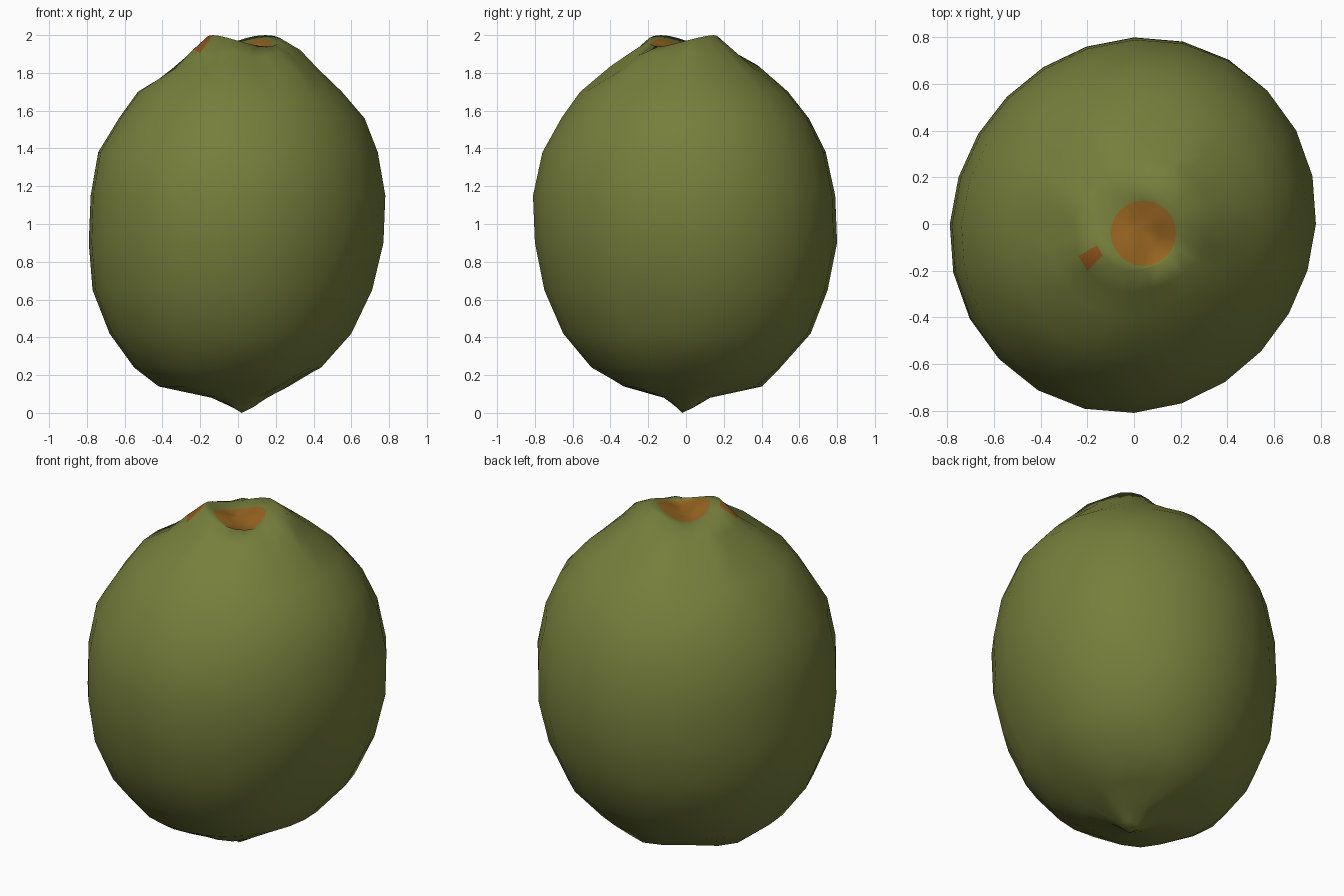
import bpy
import bmesh
import math
import random
from mathutils import Vector

random.seed(4)
SIDES = 24

cube = bpy.data.objects.get("Cube")
if cube:
    bpy.data.objects.remove(cube, do_unlink=True)


def make_material(name, colour):
    material = bpy.data.materials.new(name)
    material.use_nodes = True
    material.diffuse_color = (*colour, 1)
    shader = material.node_tree.nodes["Principled BSDF"]
    shader.inputs["Base Color"].default_value = (*colour, 1)
    shader.inputs["Roughness"].default_value = 0.8
    return material


olive = make_material("olive_skin", (0.18, 0.21, 0.045))
orange = make_material("orange_stem_scar", (0.31, 0.13, 0.015))
rust = make_material("rust_spot", (0.28, 0.09, 0.012))

# Body profile: height, then radius towards +x, +y, -x, -y
PROFILE = [
    (.03, .08, .04, .03, .05),
    (.08, .15, .12, .14, .12),
    (.14, .25, .38, .42, .33),
    (.24, .44, .5, .55, .5),
    (.42, .6, .66, .68, .65),
    (.65, .71, .75, .77, .75),
    (.9, .77, .8, .79, .8),
    (1.15, .78, .79, .78, .81),
    (1.38, .74, .74, .74, .76),
    (1.56, .67, .65, .63, .66),
    (1.7, .55, .54, .53, .56),
    (1.82, .42, .4, .36, .4),
    (1.9, .33, .28, .26, .29),
    (1.97, .23, .17, .17, .2),
]


def blend_radius(radii, angle):
    """Blend the four axis radii around the fruit, fuller on one diagonal."""
    c, s = math.cos(angle), math.sin(angle)
    rx = radii[0] if c > 0 else radii[2]
    ry = radii[1] if s > 0 else radii[3]
    return (rx * c * c + ry * s * s) * (1 + 0.03 * math.sin(2 * angle))


def body_point(row, angle):
    z, radius = row[0], blend_radius(row[1:], angle)
    if z > 1.95:                      # saddle-shaped rim of the crown
        z += 0.03 * math.sin(2 * angle)
    elif z > 1.8:                     # puckered folds under the rim
        z += 0.014 * math.sin(7 * angle + 1) + random.uniform(-0.012, 0.012)
    elif z < 0.2:                     # gathered folds around the tip
        radius *= 1 + 0.06 * math.sin(5 * angle)
    elif 0.4 < z < 0.7:               # shallow dent low on one side
        radius -= 0.025 * math.exp(-((angle - math.tau + 0.35) / 0.18) ** 2)
    return Vector((radius * math.cos(angle), radius * math.sin(angle), z))


def scar_point(radius, height, angle):
    return Vector((0.04 + radius * math.cos(angle),
                   -0.04 + radius * math.sin(angle),
                   height + 0.18 * radius * math.sin(2 * angle)))


bm = bmesh.new()
angles = [math.tau * i / SIDES for i in range(SIDES)]
rings = [[bm.verts.new(body_point(row, a)) for a in angles] for row in PROFILE]

# Sunken stem scar inside the crown
for radius, height in ((0.14, 1.955), (0.07, 1.945)):
    rings.append([bm.verts.new(scar_point(radius, height, a)) for a in angles])

# Skin between the rings, the last band belongs to the scar
for level, (low, high) in enumerate(zip(rings, rings[1:])):
    for i in range(SIDES):
        j = (i + 1) % SIDES
        face = bm.faces.new((low[i], low[j], high[j], high[i]))
        face.material_index = int(level == len(rings) - 2)

# Pointed tip and scar centre
tip = bm.verts.new((0.02, -0.02, 0))
pit = bm.verts.new((0.02, -0.01, 1.925))
for i in range(SIDES):
    j = (i + 1) % SIDES
    bm.faces.new((rings[0][j], rings[0][i], tip))
    bm.faces.new((rings[-1][i], rings[-1][j], pit)).material_index = 1

# Small spot beside the crown
spot = Vector((-0.19, -0.16, 1.93))
nearest = min(bm.faces, key=lambda f: (f.calc_center_median() - spot).length)
nearest.material_index = 2

bmesh.ops.recalc_face_normals(bm, faces=bm.faces)
for face in bm.faces:
    face.smooth = True

mesh = bpy.data.meshes.new("fruit_body")
bm.to_mesh(mesh)
bm.free()
for material in (olive, orange, rust):
    mesh.materials.append(material)
fruit = bpy.data.objects.new("fruit_body", mesh)
bpy.context.collection.objects.link(fruit)
